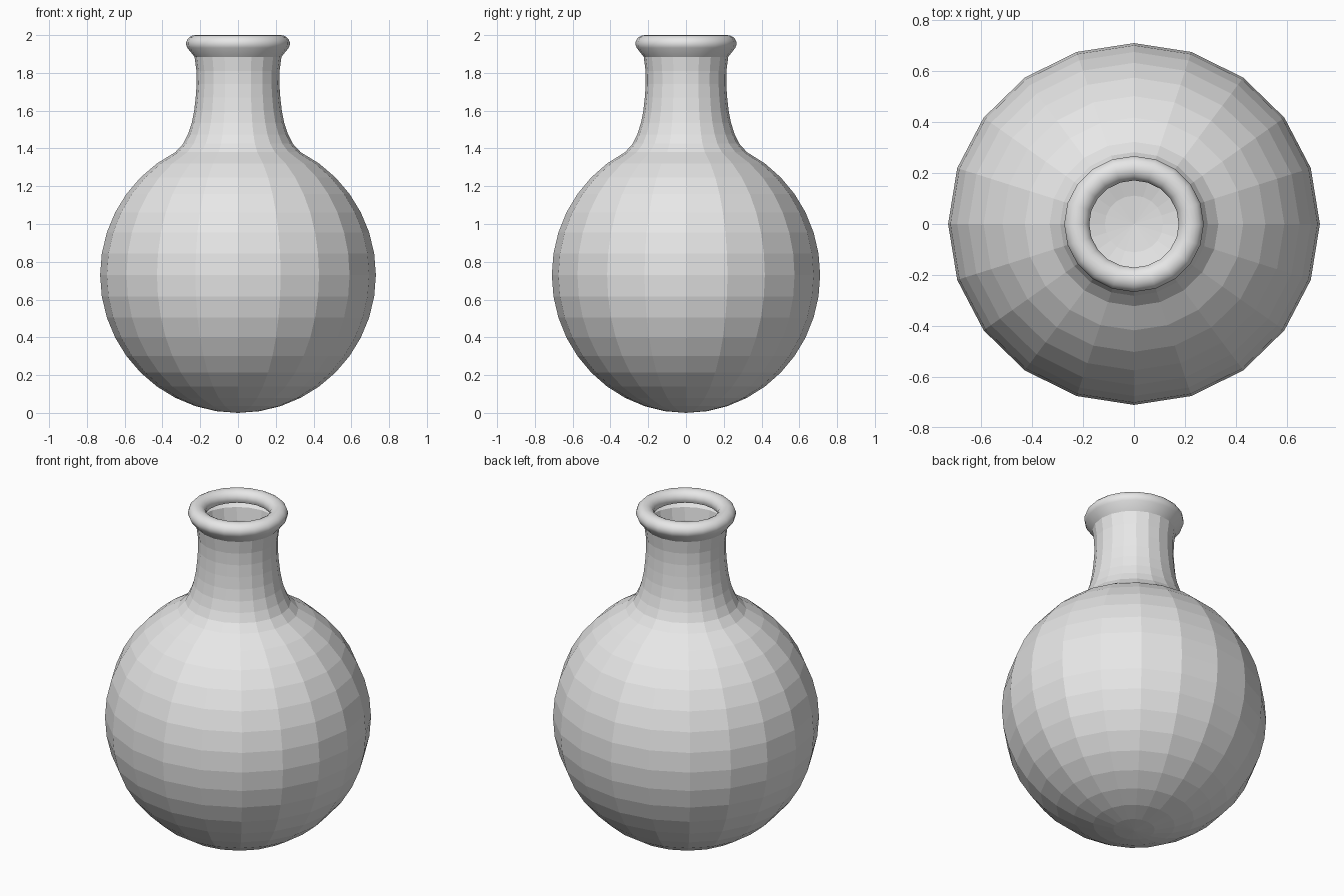
import bpy, bmesh
from math import sin, cos, pi, radians

if "Cube" in bpy.data.objects:
    bpy.data.objects.remove(bpy.data.objects["Cube"], do_unlink=True)

SIDES = 20
RADIUS = 0.73
DEPTH_RATIO = 0.973   # slightly narrower front to back

grey = bpy.data.materials.new("plain grey")
grey.use_nodes = True
grey.diffuse_color = (0.8, 0.8, 0.8, 1)
grey.node_tree.nodes["Principled BSDF"].inputs["Base Color"].default_value = (0.8, 0.8, 0.8, 1)


def lathe(name, profile, smooth=False):
    """Turn a bottom-to-top (radius, height) profile around the z axis."""
    bm = bmesh.new()
    rings = []
    for r, z in profile:
        if r < 1e-4:
            rings.append([bm.verts.new((0, 0, z))] * SIDES)
            continue
        angles = [2 * pi * i / SIDES for i in range(SIDES)]
        rings.append([bm.verts.new((r * cos(a), r * DEPTH_RATIO * sin(a), z)) for a in angles])
    for low, high in zip(rings, rings[1:]):
        for i in range(SIDES):
            j = (i + 1) % SIDES
            corners = dict.fromkeys((low[i], low[j], high[j], high[i]))
            bm.faces.new(list(corners)).smooth = smooth
    mesh = bpy.data.meshes.new(name)
    bm.to_mesh(mesh)
    bm.free()
    mesh.materials.append(grey)
    obj = bpy.data.objects.new(name, mesh)
    bpy.context.collection.objects.link(obj)
    return obj


# Round belly: a sphere cut open where the neck begins
belly = [(RADIUS * cos(radians(a)), RADIUS + RADIUS * sin(radians(a)))
         for a in range(-90, 64, 9)]
lathe("belly", belly)

# Flared neck
neck = [belly[-1], (0.29, 1.425), (0.265, 1.475), (0.245, 1.535), (0.232, 1.6),
        (0.224, 1.67), (0.219, 1.74), (0.22, 1.81), (0.23, 1.885)]
lathe("neck", neck)

# Rounded lip curling into the mouth
lip = [neck[-1]] + [(0.225 + 0.05 * cos(radians(a)), 1.955 + 0.045 * sin(radians(a)))
                    for a in range(-30, 211, 20)]
lathe("lip", lip, smooth=True)
